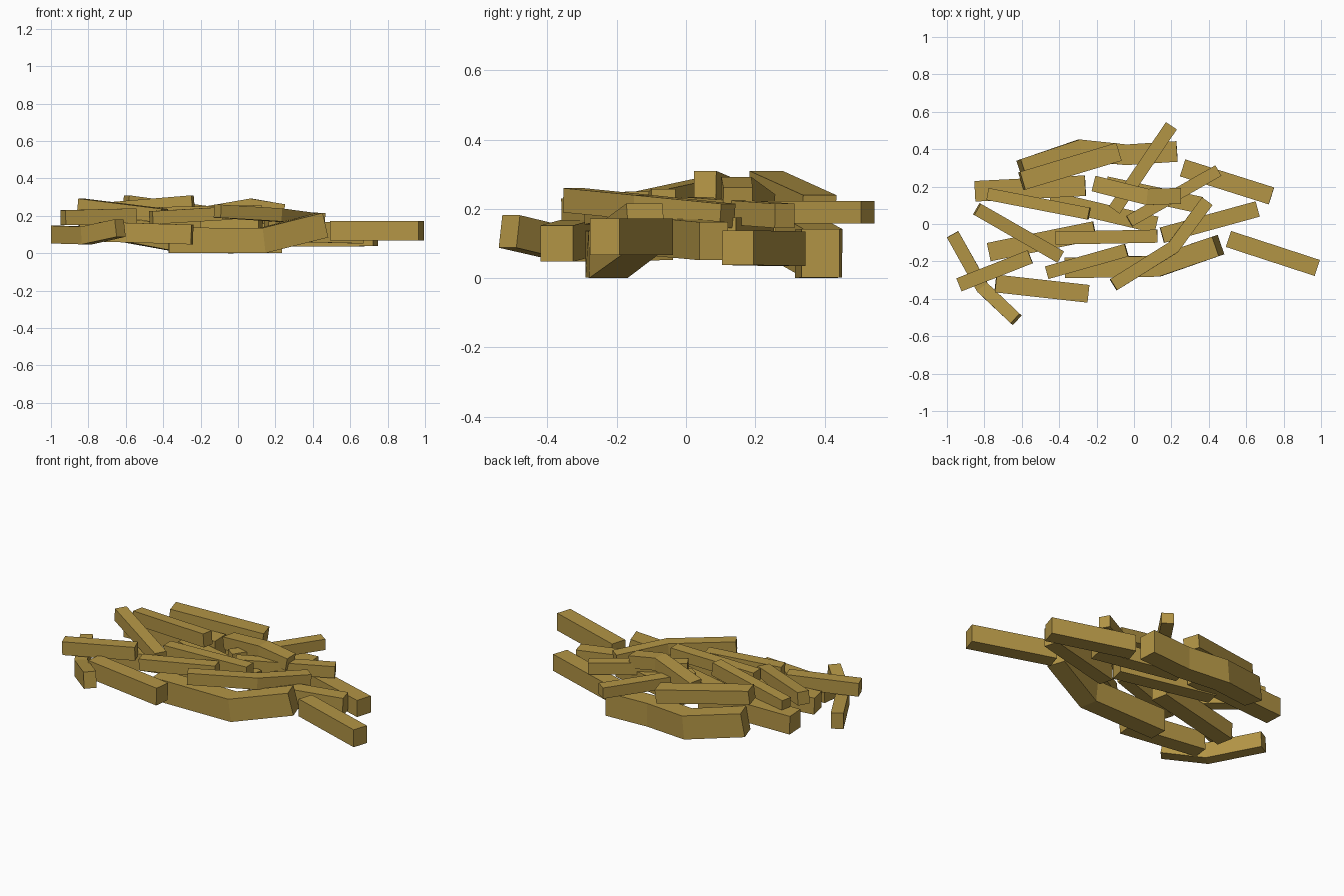
import bpy, bmesh
from mathutils import Vector

if "Cube" in bpy.data.objects:
    bpy.data.objects.remove(bpy.data.objects["Cube"])

mat = bpy.data.materials.new("straw_yellow")
mat.diffuse_color = (0.45, 0.30, 0.06, 1)
mat.use_nodes = True
mat.node_tree.nodes["Principled BSDF"].inputs["Base Color"].default_value = mat.diffuse_color


def stick(name, w, h, *pts):
    """Square-section stick swept along a short path with mitred bends."""
    pts = [Vector(p) for p in pts]
    dirs = [(b - a).normalized() for a, b in zip(pts, pts[1:])]
    bm = bmesh.new()
    rings = []
    for i, p in enumerate(pts):
        a, b = dirs[max(i - 1, 0)], dirs[min(i, len(dirs) - 1)]
        t = (a + b).normalized()
        stretch = 1 / max(t.dot(a), 0.5)
        side = t.cross(Vector((0, 0, 1))).normalized() * w / 2 * stretch
        up = side.cross(t).normalized() * h / 2
        rings.append([bm.verts.new(p + side * s + up * u)
                      for s, u in ((-1, -1), (1, -1), (1, 1), (-1, 1))])
    for r, q in zip(rings, rings[1:]):
        for k in range(4):
            bm.faces.new((r[k], r[(k + 1) % 4], q[(k + 1) % 4], q[k]))
    bm.faces.new(rings[0][::-1])
    bm.faces.new(rings[-1])
    bmesh.ops.recalc_face_normals(bm, faces=bm.faces)
    me = bpy.data.meshes.new(name)
    bm.to_mesh(me)
    bm.free()
    me.materials.append(mat)
    bpy.context.collection.objects.link(bpy.data.objects.new(name, me))


# Thick bottom sticks that touch the ground
stick("front_base_stick", .11, .135, (-.37, -.235, .07), (.13, -.225, .068), (.45, -.115, .15))
stick("back_base_stick", .11, .14, (.23, .388, .072), (-.04, .37, .07), (-.29, .395, .072), (-.6, .29, .13))

# Lower layer
stick("right_front_stick", .09, .105, (.505, -.08, .12), (.98, -.235, .12))
stick("right_back_stick", .095, .10, (.26, .30, .085), (.735, .15, .088))
stick("right_middle_stick", .085, .11, (.15, -.06, .12), (.66, .08, .107))
stick("left_back_stick", .11, .11, (-.85, .175, .15), (-.26, .205, .16))
stick("left_middle_stick", .10, .10, (-.775, -.15, .12), (-.21, -.035, .14))
stick("left_front_stick", .095, .105, (-.74, -.318, .115), (-.245, -.373, .10))
stick("left_end_stick", .07, .095, (-.97, -.055, .10), (-.81, -.34, .095), (-.63, -.51, .135))
stick("centre_stick", .09, .09, (-.45, .13, .14), (.12, -.005, .14))
stick("centre_right_stick", .09, .09, (-.15, .21, .13), (.36, .10, .13))

# Upper layer
stick("front_left_cross_stick", .075, .08, (-.935, -.325, .19), (-.555, -.175, .20))
stick("front_middle_stick", .07, .07, (-.465, -.26, .19), (-.04, -.14, .215))
stick("middle_long_stick", .07, .065, (-.42, -.075, .215), (.125, -.065, .225))
stick("bent_diagonal_stick", .07, .07, (-.11, -.325, .225), (.21, -.125, .205), (.39, .12, .18))
stick("right_diagonal_stick", .065, .07, (-.025, .015, .20), (.45, .285, .18))
stick("back_diagonal_stick", .07, .065, (-.105, .075, .19), (.2, .525, .19))
stick("bent_top_stick", .085, .075, (-.21, .215, .205), (.07, .145, .255), (.245, .15, .225))
stick("back_top_stick", .10, .08, (-.6, .23, .27), (-.085, .385, .20))
stick("left_top_stick", .065, .08, (-.78, .16, .225), (-.24, .055, .27))
stick("left_cross_stick", .07, .075, (-.84, .08, .255), (-.395, -.175, .20))
